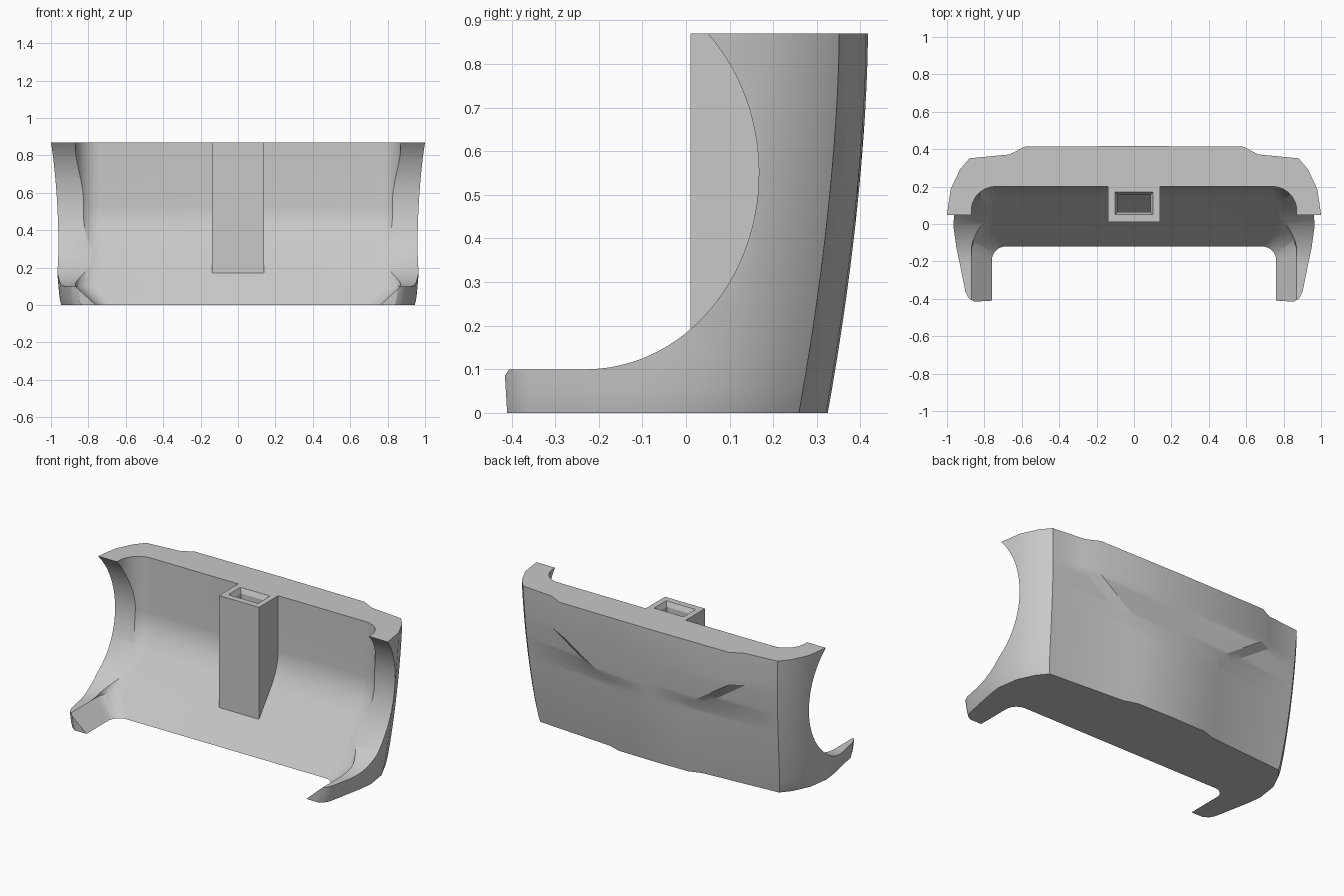
import bpy, bmesh, math

default = bpy.data.objects.get("Cube")
if default:
    bpy.data.objects.remove(default, do_unlink=True)

TOP = 0.87

grey = bpy.data.materials.new("light_grey")
grey.use_nodes = True
colour = (0.58, 0.58, 0.58, 1)
grey.diffuse_color = colour
grey.node_tree.nodes["Principled BSDF"].inputs["Base Color"].default_value = colour


def loft(name, rings):
    """Skin a stack of equal-length rings and cap both ends."""
    bm = bmesh.new()
    rows = [[bm.verts.new(p) for p in ring] for ring in rings]
    n = len(rows[0])
    for a, b in zip(rows, rows[1:]):
        for i in range(n):
            j = (i + 1) % n
            bm.faces.new((a[i], a[j], b[j], b[i]))
    bm.faces.new(rows[0])
    bm.faces.new(rows[-1])
    bmesh.ops.recalc_face_normals(bm, faces=bm.faces)
    mesh = bpy.data.meshes.new(name)
    bm.to_mesh(mesh)
    bm.free()
    mesh.materials.append(grey)
    obj = bpy.data.objects.new(name, mesh)
    bpy.context.collection.objects.link(obj)
    return obj


def mirrored(half, z):
    """Closed outline from the +x half, given back to front."""
    left = [(-x, y) for x, y in reversed(half) if x > 0]
    return [(x, y, z) for x, y in half + left]


def select(obj):
    bpy.ops.object.select_all(action='DESELECT')
    obj.select_set(True)
    bpy.context.view_layer.objects.active = obj


def subtract(obj, cutter):
    select(obj)
    mod = obj.modifiers.new("cut", 'BOOLEAN')
    mod.operation = 'DIFFERENCE'
    mod.solver = 'EXACT'
    mod.object = cutter
    bpy.ops.object.modifier_apply(modifier=mod.name)
    bpy.data.objects.remove(cutter, do_unlink=True)


# Outer shell: bowed back with a raised centre panel that narrows downward
def shell_ring(z):
    t = z / TOP
    back = 0.417 - 0.092 * (1 - t) ** 1.7
    w = 0.945 + 0.055 * t ** 0.6
    k = min(1, max(0, (z - 0.435) / 0.232))
    edge = 0.28 + 0.345 * k
    step = 0.03 + 0.015 * k
    front = -0.41 - 0.06 * min(z, 0.1)
    half = [(0, back), (edge - 0.04, back - 0.004), (edge + 0.04, back - step),
            (w - 0.12, back - 0.066), (w - 0.07, back - 0.125),
            (w - 0.02, back - 0.23), (w, back - 0.365),
            (w - 0.012, -0.13), (w - 0.058, -0.36), (w - 0.075, front + 0.02),
            (w - 0.105, front), (0, front)]
    return mirrored(half, z)


body = loft("curved_shell", [shell_ring(TOP * i / 30) for i in range(31)])


# Inner hollow: upright wall that eases into a slope at the bottom
def wall_y(z):
    lo, hi = 0.31, 0.53
    if z >= hi:
        return 0.2
    slope_y = -0.12 + 0.762 * z
    if z <= lo:
        return slope_y
    u = (z - lo) / (hi - lo)
    start = -0.12 + 0.762 * lo
    return start + (0.2 - start) * (2 * u - u * u)


def hollow_ring(z):
    w = min(0.87, 0.76 + 1.1 * z)
    r = min(0.13, max(0.05, 0.075 + 0.3 * z))
    y = wall_y(z)
    half = [(0, y)]
    for i in range(13):
        a = math.pi / 2 * (1 - i / 12)
        half.append((w - r + r * math.cos(a), y - r + r * math.sin(a)))
    half += [(w, -0.7), (0, -0.7)]
    return mirrored(half, z)


levels = [-0.05, 0, 0.1, 0.2] + [0.31 + 0.022 * i for i in range(11)] + [0.7, 1.0]
subtract(body, loft("hollow_cutter", [hollow_ring(z) for z in levels]))

# Elliptical opening through both sides, above the forward arms
side = [(-0.7, 0.1), (-0.23, 0.1)]
for i in range(1, 41):
    a = math.radians(-90 + 140 * i / 40)
    side.append((-0.23 + 0.397 * math.cos(a), 0.55 + 0.45 * math.sin(a)))
side += [(0.0, 1.0), (-0.7, 1.0)]
subtract(body, loft("side_cutter", [[(x, y, z) for y, z in side] for x in (-1.3, 1.3)]))


# Hollow rectangular post against the middle of the inner wall
def rect(x, y0, y1, z):
    return [(-x, y0, z), (x, y0, z), (x, y1, z), (-x, y1, z)]


post = loft("socket_post", [
    rect(0.138, 0.01, 0.205, 0.168), rect(0.138, 0.01, 0.205, TOP),
    rect(0.102, 0.05, 0.17, TOP), rect(0.088, 0.064, 0.156, TOP - 0.03),
    rect(0.088, 0.064, 0.156, 0.2)])

for obj, angle in ((body, 30), (post, 20)):
    select(obj)
    bpy.ops.object.shade_smooth_by_angle(angle=math.radians(angle))
